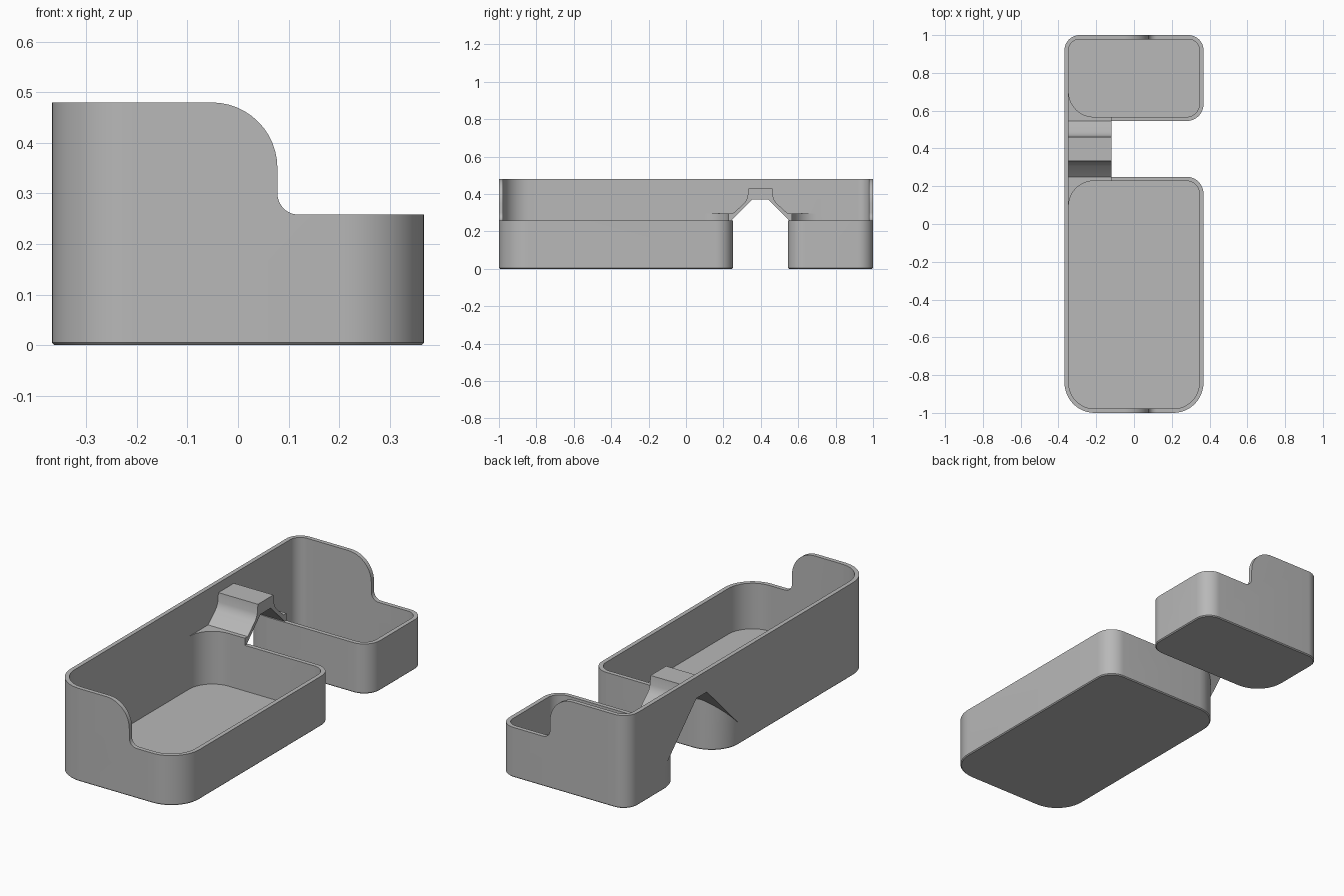
import bpy, bmesh, math
from mathutils import Vector

if "Cube" in bpy.data.objects:
    bpy.data.objects.remove(bpy.data.objects["Cube"], do_unlink=True)

HALF = 0.368      # half width
TOP = 0.48        # tall wall height
RIM = 0.258       # low rim height
WALL = 0.022      # wall and floor thickness
INNER = -HALF + WALL

grey = bpy.data.materials.new("plain grey")
grey.use_nodes = True
grey.diffuse_color = (0.48, 0.48, 0.48, 1)
grey.node_tree.nodes["Principled BSDF"].inputs["Base Color"].default_value = (0.48, 0.48, 0.48, 1)


def loft(name, rings):
    """Solid through matching rings of points, capped at both ends."""
    bm = bmesh.new()
    loops = [[bm.verts.new(p) for p in ring] for ring in rings]
    n = len(loops[0])
    for a, b in zip(loops, loops[1:]):
        for i in range(n):
            j = (i + 1) % n
            bm.faces.new((a[i], a[j], b[j], b[i]))
    bm.faces.new(loops[0][::-1])
    bm.faces.new(loops[-1])
    bmesh.ops.recalc_face_normals(bm, faces=bm.faces)
    mesh = bpy.data.meshes.new(name)
    bm.to_mesh(mesh)
    bm.free()
    mesh.materials.append(grey)
    obj = bpy.data.objects.new(name, mesh)
    bpy.context.collection.objects.link(obj)
    return obj


def arc(cx, cy, r, start, end, steps=12):
    angles = [math.radians(start + (end - start) * i / steps) for i in range(steps + 1)]
    return [(cx + r * math.cos(a), cy + r * math.sin(a)) for a in angles]


def rounded_outline(y0, y1, radii, inset):
    """Rectangle with its own radius at each corner, from front -x counterclockwise."""
    x, y0, y1 = HALF - inset, y0 + inset, y1 - inset
    corners = [(-x, y0, 1, 1), (x, y0, -1, 1), (x, y1, -1, -1), (-x, y1, 1, -1)]
    pts = []
    for i, (cx, cy, sx, sy) in enumerate(corners):
        r = radii[i] - inset
        pts += arc(cx + sx * r, cy + sy * r, r, 180 + 90 * i, 270 + 90 * i)
    return pts


def upright(name, y0, y1, radii, levels):
    """Rounded solid; levels are (height, inset) pairs."""
    return loft(name, [[(x, y, z) for x, y in rounded_outline(y0, y1, radii, inset)]
                       for z, inset in levels])


def along_x(name, profile, x0, x1):
    return loft(name, [[(x, y, z) for y, z in profile] for x in (x0, x1)])


def along_y(name, profile, y0, y1):
    return loft(name, [[(x, y, z) for x, z in profile] for y in (y0, y1)])


def combine(target, tool, operation):
    tool.hide_render = True
    mod = target.modifiers.new(operation.lower(), 'BOOLEAN')
    mod.operation = operation
    mod.solver = 'EXACT'
    mod.object = tool
    bpy.context.view_layer.objects.active = target
    bpy.ops.object.modifier_apply(modifier=mod.name)
    bpy.data.objects.remove(tool, do_unlink=True)


# Two tray blocks with a small chamfer under them
trays = [(-1.0, 0.25, (0.16, 0.16, 0.09, 0.155)),
         (0.545, 1.0, (0.155, 0.09, 0.08, 0.08))]
blocks = [upright("tray_body", y0, y1, radii, [(0, 0.005), (0.005, 0), (TOP, 0)])
          for y0, y1, radii in trays]
body = blocks[0]
combine(body, blocks[1], 'UNION')

# Swept shoulder of the end walls
shoulder = ([(-0.05, 0.6)] + arc(-0.052, TOP - 0.13, 0.13, 90, 0)
            + arc(0.12, RIM + 0.042, 0.042, 180, 270) + [(0.5, RIM), (0.5, 0.6)])
combine(body, along_y("shoulder_cutter", shoulder, -1.2, 1.2), 'DIFFERENCE')

# Low rim everywhere between the end walls
low = [(INNER, RIM), (0.6, RIM), (0.6, 0.7), (INNER, 0.7)]
combine(body, along_y("rim_cutter", low, -0.8, 0.87), 'DIFFERENCE')

# Side wall across the gap, with the sloped opening beneath it
opening = [(0.04, 0.055), (0.355, 0.37), (0.44, 0.37), (0.755, 0.055)]
side = opening + [(0.755, TOP), (0.04, TOP)]
combine(body, along_x("side_wall", side, -HALF, INNER), 'UNION')

# Bridge joining the trays, following the opening
rise = [(0.04, 0.295), (0.25, 0.295), (0.308, 0.347), (0.322, 0.365), (0.329, 0.385), (0.334, 0.43)]
mirrored = [(0.795 - y, z) for y, z in rise]
bridge = opening + mirrored + rise[::-1]
combine(body, along_x("bridge", bridge, -HALF, -0.12), 'UNION')

# Hollow the trays
for y0, y1, radii in trays:
    cavity = upright("cavity_cutter", y0, y1, radii, [(WALL, WALL), (0.7, WALL)])
    combine(body, cavity, 'DIFFERENCE')

# Smooth round corners, keep crisp edges
bpy.ops.object.select_all(action='DESELECT')
body.select_set(True)
bpy.context.view_layer.objects.active = body
bpy.ops.object.shade_smooth_by_angle(angle=math.radians(30))
